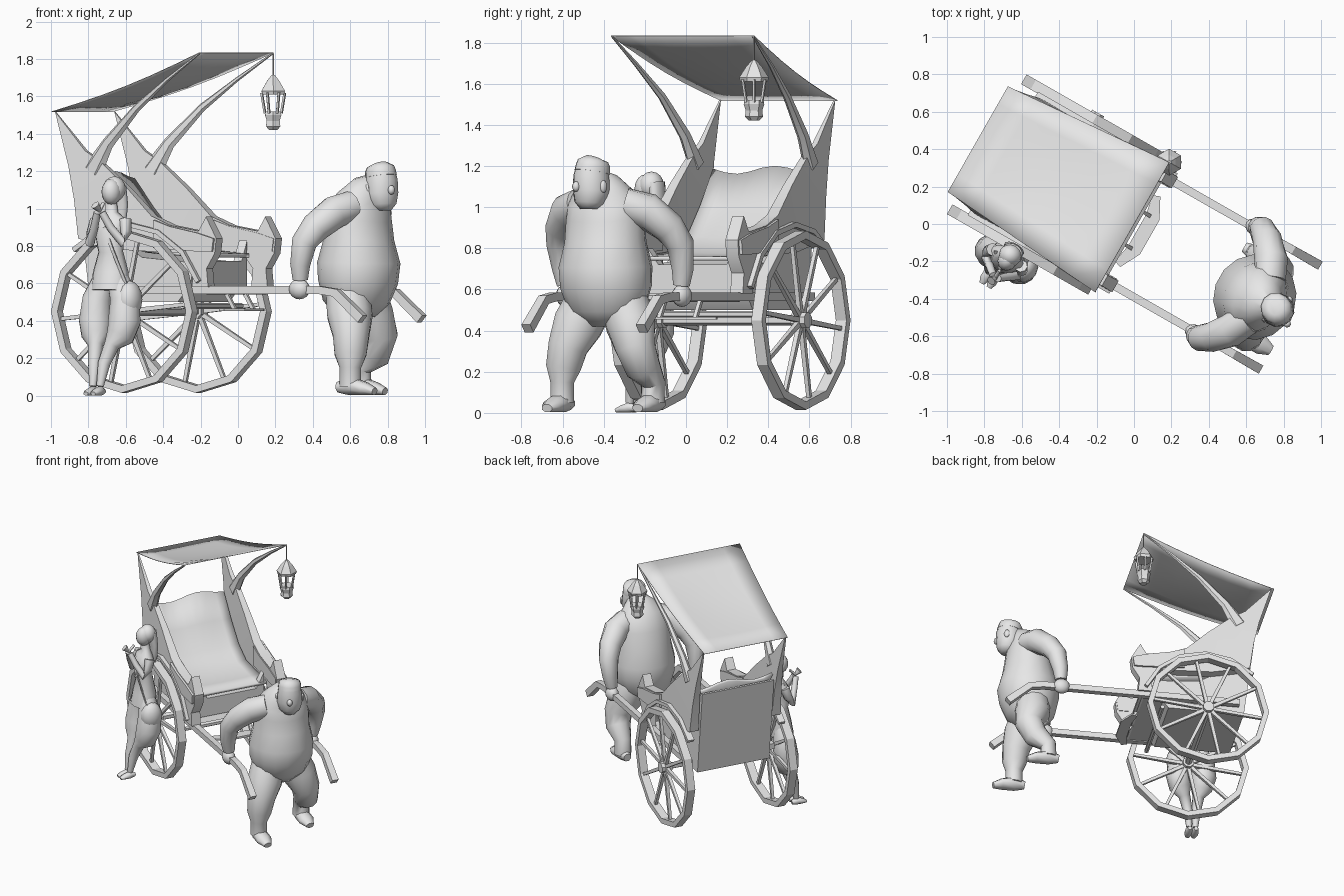
import bpy, bmesh
from math import sin, cos, pi, radians
from mathutils import Matrix, Vector

if "Cube" in bpy.data.objects:
    bpy.data.objects.remove(bpy.data.objects["Cube"])

clay = bpy.data.materials.new("plain_grey")
clay.use_nodes = True
GREY = (0.8, 0.8, 0.8, 1)
clay.diffuse_color = GREY
clay.node_tree.nodes["Principled BSDF"].inputs["Base Color"].default_value = GREY

X, Y = Vector((1, 0, 0)), Vector((0, 1, 0))
# The cart and its puller share one turned frame; the passenger has her own
CART = Matrix.Translation((-.01, -.017, 0)) @ Matrix.Rotation(radians(-29.7), 4, 'Z')
LADY = Matrix.Translation((-.68, -.18, 0)) @ Matrix.Rotation(radians(240), 4, 'Z')


def finish(name, bm, frame, smooth=None):
    bmesh.ops.recalc_face_normals(bm, faces=bm.faces)
    mesh = bpy.data.meshes.new(name)
    bm.to_mesh(mesh)
    bm.free()
    mesh.materials.append(clay)
    obj = bpy.data.objects.new(name, mesh)
    obj.matrix_world = frame
    bpy.context.collection.objects.link(obj)
    if smooth:
        bpy.ops.object.select_all(action='DESELECT')
        obj.select_set(True)
        bpy.context.view_layer.objects.active = obj
        bpy.ops.object.shade_smooth_by_angle(angle=radians(smooth))
    return obj


def tube(name, path, sides=4, ref=Y, frame=CART, smooth=None, closed=False):
    """Loft rings (x, y, z, radius along ref, other radius) along a path."""
    bm = bmesh.new()
    pts = [Vector(p[:3]) for p in path]
    n, rings = len(pts), []
    for i, p in enumerate(path):
        after = pts[(i + 1) % n] if closed else pts[min(i + 1, n - 1)]
        before = pts[i - 1] if closed else pts[max(i - 1, 0)]
        t = (after - before).normalized()
        b = t.cross(ref).normalized()
        a = b.cross(t)
        ra, rb = p[3], p[-1]
        turn = [2 * pi * (k + .5) / sides for k in range(sides)]
        rings.append([bm.verts.new(pts[i] + a * ra * cos(w) + b * rb * sin(w)) for w in turn])
    for i in range(n if closed else n - 1):
        lo, hi = rings[i], rings[(i + 1) % n]
        for k in range(sides):
            j = (k + 1) % sides
            bm.faces.new((lo[k], lo[j], hi[j], hi[k]))
    if not closed:
        bm.faces.new(rings[0])
        bm.faces.new(rings[-1])
    return finish(name, bm, frame, smooth)


def slab(name, profile, lo, hi, axis='Y', pinch=0):
    """Extrude an outline sideways (Y) or forwards (X); pinch thins it towards the top."""
    bm = bmesh.new()
    place = (lambda p: (p[0], lo, p[1])) if axis == 'Y' else (lambda p: (lo, p[0], p[1]))
    face = bm.faces.new([bm.verts.new(place(p)) for p in profile])
    out = bmesh.ops.extrude_face_region(bm, geom=[face])
    moved = [g for g in out["geom"] if isinstance(g, bmesh.types.BMVert)]
    bmesh.ops.translate(bm, verts=moved, vec=(Y if axis == 'Y' else X) * (hi - lo))
    bmesh.ops.triangulate(bm, faces=[f for f in bm.faces if len(f.verts) > 4])
    for v in bm.verts:
        v.co.y += ((lo + hi) / 2 - v.co.y) * pinch * max(0, v.co.z - .9)
    return finish(name, bm, CART, 30)


def sheet(name, shape, rows, cols, thick):
    bm = bmesh.new()
    grid = [[bm.verts.new(shape(i / rows, 2 * j / cols - 1)) for j in range(cols + 1)]
            for i in range(rows + 1)]
    for i in range(rows):
        for j in range(cols):
            bm.faces.new((grid[i][j], grid[i][j + 1], grid[i + 1][j + 1], grid[i + 1][j]))
    obj = finish(name, bm, CART, 40)
    obj.modifiers.new("thickness", 'SOLIDIFY').thickness = thick


def ball(name, centre, size, frame, seg=12):
    bm = bmesh.new()
    bmesh.ops.create_uvsphere(bm, u_segments=seg, v_segments=8, radius=1,
                              matrix=Matrix.Translation(centre) @ Matrix.Diagonal((*size, 1)))
    finish(name, bm, frame, 60)


# Canopy, sagging a little between its four corners
def canopy(s, t):
    sag = .022 * sin(pi * s) * (2 - t * t)
    return (-.95 + .95 * s, t * (.325 + .075 * s), 1.52 + .315 * s - sag)


sheet("canopy", canopy, 6, 6, .004)

# Seat and reclined back with a wavy top edge
SEAT = [(-.08, .74), (-.2, .75), (-.42, .77), (-.55, .85), (-.68, 1), (-.8, 1.17)]


def cushion(s, t):
    u, z = SEAT[round(s * 5)]
    return (u, t * .28, z + s ** 4 * .02 * cos(t * 4 - 1) - .015 * (1 - t * t) * sin(pi * s))


sheet("seat_cushion", cushion, 5, 8, .02)
slab("seat_body", [(-.82, 1.14), (-.74, .5), (-.2, .5), (-.12, .6), (-.1, .71),
                   (-.42, .74), (-.57, .83), (-.7, .98), (-.8, 1.14)], -.28, .28)
slab("seat_front", [(-.24, .8), (-.18, .72), (.2, .72), (.26, .83), (.26, .58), (-.24, .58)],
     -.13, -.08, 'X')
slab("floor", [(-.2, .55), (0, .55), (0, .575), (-.2, .575)], -.32, .32)

# Footrest hung below the floor
tube("footrest", [(.03, -.21, .46, .03, .01), (.07, -.1, .46, .055, .01),
                  (.07, .1, .46, .055, .01), (.03, .21, .46, .03, .01)], ref=X)
for y in (-.1, .1):
    tube("footrest_hanger", [(-.01, y, .56, .014), (.05, y, .46, .014)])

# Axle and cross bars
HUB = Vector((-.46, 0, .45))
for u, half, z, r in ((HUB.x, .4, .45, .025), (-.15, .32, .48, .016), (0, .32, .56, .02)):
    tube("cross_bar", [(u, -half, z, r), (u, half, z, r)], 6, X)

PANEL = [(-.93, 1.52), (-.84, 1.23), (-.8, 1.05), (-.77, .84), (-.5, .78), (-.12, .76),
         (-.06, .68), (-.07, .58), (.03, .58), (.02, .68), (.07, .76), (.08, .84),
         (.015, .957), (-.03, .88), (-.2, .91), (-.32, .96), (-.475, 1.11), (-.64, 1.25),
         (-.74, 1.31)]


def on_wheel(angle, r, y):
    return (HUB.x + r * cos(angle), y, HUB.z + r * sin(angle))


for side, label in ((1, "left"), (-1, "right")):
    # Swept side panel, thin at its upper tip, with a thicker arm rest
    slab(label + "_side_panel", PANEL, side * .285, side * .355, pinch=1.4)
    slab(label + "_arm_rest", [(-.3, .79), (-.02, .77), (.06, .77), (.07, .84), (-.03, .87),
                               (-.2, .905), (-.3, .94)], side * .28, side * .37)
    # Curved canopy support
    tube(label + "_canopy_post", [(-.7, side * .32, 1.2, .03, .06), (-.6, side * .33, 1.35, .025, .035),
                                  (-.41, side * .35, 1.54, .018, .022), (-.21, side * .375, 1.69, .012),
                                  (0, side * .395, 1.83, .005)], 6, smooth=40)
    # Bent pulling shaft
    tube(label + "_shaft", [(-.7, side * .32, .565, .03), (.7, side * .32, .565, .03),
                            (.8, side * .32, .55, .032), (.96, side * .32, .41, .035)])
    # Twelve sided wheel
    y = side * .4
    tube(label + "_rim", [(*on_wheel(pi * k / 6, .415, y), .042, .028) for k in range(12)],
         closed=True)
    for k in range(10):
        w = pi * k / 5 + .1
        tube(label + "_spoke", [(*on_wheel(w, .03, y), .018), (*on_wheel(w, .4, y), .014)])
    tube(label + "_hub", [(HUB.x, y - .04, HUB.z, .04), (HUB.x, y + .04, HUB.z, .04)], 8, X)
    # Mudguard over the wheel
    tube(label + "_mudguard", [(*on_wheel(radians(20 + 23 * k), .465, side * .355), .035, .018)
                               for k in range(6)])

# Hanging lantern
LX, LY = 0, .4
tube("lantern_cord", [(LX, LY, 1.83, .004), (LX, LY, 1.7, .004)])
for part, rings in (("cap", ((1.715, .01), (1.68, .04), (1.63, .072), (1.61, .066))),
                    ("base", ((1.52, .046), (1.5, .05), (1.47, .04), (1.44, .044), (1.42, .025)))):
    tube("lantern_" + part, [(LX, LY, z, r) for z, r in rings], 6)
for k in range(6):
    c, s = cos(pi * k / 3 + pi / 6), sin(pi * k / 3 + pi / 6)
    tube("lantern_bar", [(LX + c * .062, LY + s * .062, 1.62, .008),
                         (LX + c * .044, LY + s * .044, 1.51, .008)])


def body(name, path, ref=Y, frame=CART, sides=12):
    tube(name, path, sides, ref, frame, smooth=60)


def foot(name, u, y, size, frame):
    body(name, [(u - size * .5, y, size * .3, size * .2), (u, y, size * .35, size * .35),
                (u + size * .6, y, size * .25, size * .38, size * .24),
                (u + size, y, size * .15, size * .2, size * .14)], frame=frame, sides=8)


# Stout puller leaning forward
body("puller_torso", [(.74, 0, .42, .1), (.74, 0, .5, .19, .175), (.75, 0, .61, .228, .21),
                      (.755, 0, .71, .232, .22), (.755, 0, .83, .205, .185), (.76, 0, .95, .2, .165),
                      (.785, 0, 1.04, .18, .14), (.82, 0, 1.1, .12, .1), (.87, 0, 1.14, .06)], sides=16)
for side, label in ((1, "left"), (-1, "right")):
    body("puller_%s_arm" % label, [(.78, side * .12, 1.01, .085), (.73, side * .22, .98, .09),
                                   (.66, side * .3, .9, .08), (.61, side * .335, .82, .07),
                                   (.585, side * .335, .7, .055), (.58, side * .325, .62, .042)], X)
    ball("puller_%s_hand" % label, (.575, side * .325, .57), (.06, .045, .055), CART)
    ahead = .06 if side < 0 else -.11
    knee = .8 if side < 0 else .77
    body("puller_%s_leg" % label, [(.74, side * .09, .55, .12), (knee - .02, side * .14, .43, .125),
                                   (knee + .01, side * .18, .32, .1),
                                   (knee + ahead * .3, side * .2, .22, .088),
                                   (.76 + ahead, side * .205, .15, .06), (.76 + ahead, side * .205, .05, .06)])
    foot("puller_%s_foot" % label, .76 + ahead, side * .205, .15, CART)

# Puller's head, turned a little to his right, with cap, nose and ears
HEAD = CART @ Matrix.Translation((.895, 0, 0)) @ Matrix.Rotation(radians(-25), 4, 'Z')
body("puller_head", [(.01, 0, .99, .045), (.01, 0, 1.02, .075), (0, 0, 1.08, .092, .09),
                     (0, 0, 1.15, .086, .09), (-.005, 0, 1.19, .078, .083)], frame=HEAD)
body("puller_cap", [(-.005, 0, 1.17, .084, .09), (-.01, 0, 1.2, .082, .087),
                    (-.01, 0, 1.225, .072, .077), (-.015, 0, 1.24, .04)], frame=HEAD)
ball("puller_nose", (.09, 0, 1.1), (.02, .02, .025), HEAD, 8)
for y in (-.09, .09):
    ball("puller_ear", (-.01, y, 1.1), (.02, .012, .03), HEAD, 8)

# Slender passenger in a tunic and balloon trousers
body("lady_tunic", [(.01, 0, .56, .108, .088), (0, 0, .66, .102, .08), (0, 0, .77, .07, .058),
                    (.015, 0, .87, .082, .07), (-.005, 0, .94, .095, .05), (-.01, 0, .98, .035),
                    (0, 0, 1.06, .03)], frame=LADY)
ball("lady_head", (.01, .01, 1.09), (.058, .052, .07), LADY)
ball("lady_hair", (-.02, .01, 1.105), (.06, .062, .068), LADY)
body("lady_long_hair", [(-.045, .01, 1.12, .055, .04), (-.06, .01, 1.02, .06, .03),
                        (-.065, .01, .93, .045, .025), (-.06, .01, .86, .015)], frame=LADY)
for side, label in ((1, "left"), (-1, "right")):
    body("lady_%s_arm" % label, [(0, side * .088, .94, .035), (.02, side * .105, .87, .03),
                                 (.05, side * .1, .82, .027), (.09, side * .05, .9, .022),
                                 (.12, side * .015, .98, .02)], X, LADY, 8)
    body("lady_%s_leg" % label, [(0, side * .045, .62, .06), (0, side * .085, .52, .08),
                                 (.01, side * .09, .4, .09), (.03, side * .075, .32, .078),
                                 (.06, side * .05 - .01, .27, .042), (.09, side * .03 - .02, .17, .034),
                                 (.11, side * .022 - .025, .05, .02)], frame=LADY)
    foot("lady_%s_shoe" % label, .11, side * .022 - .025, .075, LADY)
body("lady_flute", [(.08, 0, 1.03, .01), (.12, 0, .99, .012), (.15, -.01, 1.02, .025)],
     frame=LADY, sides=8)

# Shoulder bag and strap
ball("lady_bag", (0, .115, .515), (.08, .065, .1), LADY)
tube("lady_bag_strap", [(0, -.07, .965, .012, .005), (.07, 0, .9, .012, .005),
                        (.07, .05, .78, .012, .005), (.03, .12, .58, .012, .005)], frame=LADY)
